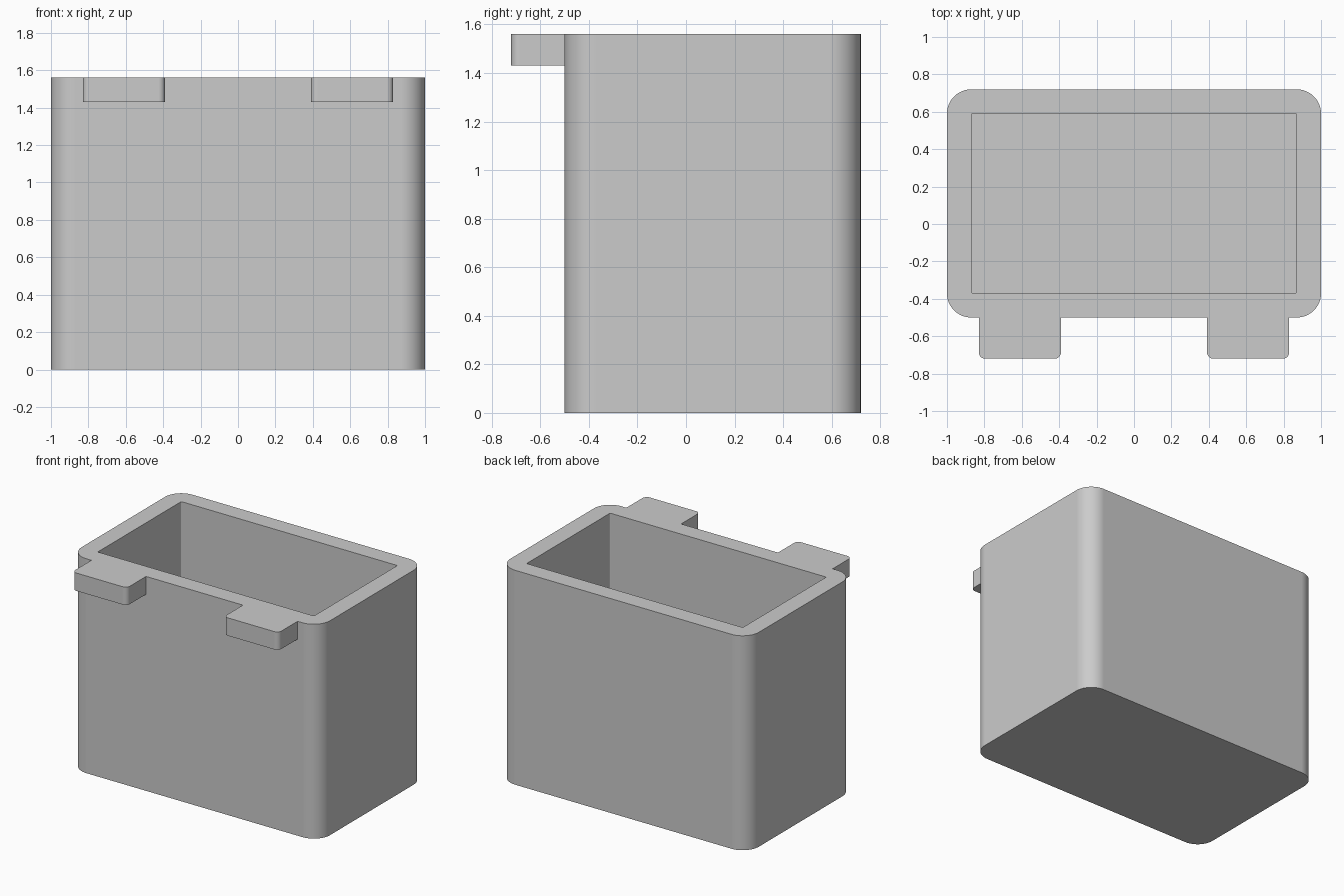
import bpy, bmesh, math

if "Cube" in bpy.data.objects:
    bpy.data.objects.remove(bpy.data.objects["Cube"], do_unlink=True)

HEIGHT = 1.56
WALL = 0.13
FRONT, BACK = -0.5, 0.72

grey = bpy.data.materials.new("plain grey")
grey.use_nodes = True
colour = (0.6, 0.6, 0.6, 1)
grey.diffuse_color = colour
grey.node_tree.nodes["Principled BSDF"].inputs["Base Color"].default_value = colour


def prism(name, x0, x1, y0, y1, z0, z1, r_front, r_back, steps=12):
    """Upright block with rounded vertical corners."""
    corners = [(x1, y1, -1, -1, r_back), (x0, y1, 1, -1, r_back),
               (x0, y0, 1, 1, r_front), (x1, y0, -1, 1, r_front)]
    bm = bmesh.new()
    ring = []
    for i, (x, y, sx, sy, r) in enumerate(corners):
        for s in range(steps + 1 if r else 1):
            a = (i + s / steps) * math.pi / 2
            ring.append(bm.verts.new((x + r * (sx + math.cos(a)),
                                      y + r * (sy + math.sin(a)), z0)))
    base = bm.faces.new(ring)
    top = bmesh.ops.extrude_face_region(bm, geom=[base])["geom"]
    bmesh.ops.translate(bm, vec=(0, 0, z1 - z0),
                        verts=[g for g in top if isinstance(g, bmesh.types.BMVert)])
    bmesh.ops.recalc_face_normals(bm, faces=bm.faces)
    mesh = bpy.data.meshes.new(name)
    bm.to_mesh(mesh)
    bm.free()
    mesh.materials.append(grey)
    obj = bpy.data.objects.new(name, mesh)
    bpy.context.collection.objects.link(obj)
    return obj


def combine(target, tool, operation):
    """Apply a boolean and discard the tool."""
    mod = target.modifiers.new(operation.lower(), "BOOLEAN")
    mod.object, mod.operation, mod.solver = tool, operation, "EXACT"
    bpy.ops.object.modifier_apply(modifier=mod.name)
    bpy.data.objects.remove(tool, do_unlink=True)


# Outer shell
bin_body = prism("bin_body", -1, 1, FRONT, BACK, 0, HEIGHT, WALL, WALL)
bpy.ops.object.select_all(action="DESELECT")
bpy.context.view_layer.objects.active = bin_body
bin_body.select_set(True)

# Hanging tabs on the front rim
for x0, x1 in ((-0.83, -0.39), (0.39, 0.83)):
    tab = prism("tab", x0, x1, -0.72, FRONT + 0.06, HEIGHT - WALL, HEIGHT, 0.035, 0)
    combine(bin_body, tab, "UNION")

# Open interior with a floor as thick as the walls
cavity = prism("cavity", -1 + WALL, 1 - WALL, FRONT + WALL, BACK - WALL,
               WALL, HEIGHT + 0.2, 0.008, 0.008, steps=3)
cavity.hide_render = True
combine(bin_body, cavity, "DIFFERENCE")

# Smooth corners, crisp edges
bpy.ops.object.shade_smooth_by_angle(angle=math.radians(35))
weighted = bin_body.modifiers.new("even shading", "WEIGHTED_NORMAL")
weighted.keep_sharp = True
